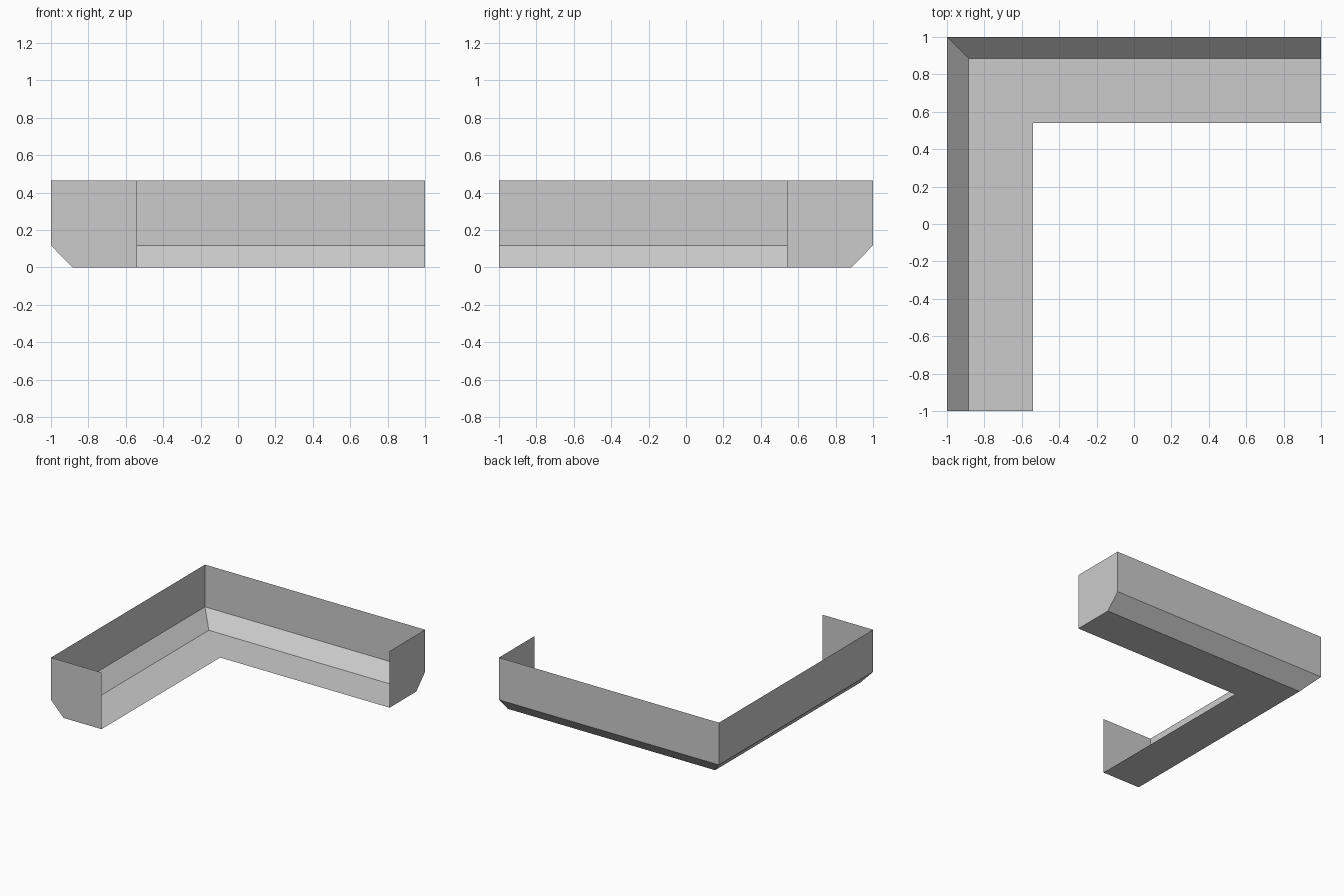
import bpy
import bmesh

cube = bpy.data.objects.get("Cube")
if cube:
    bpy.data.objects.remove(cube, do_unlink=True)

# One flat colour
grey = bpy.data.materials.new("light grey")
grey.use_nodes = True
colour = (0.6, 0.6, 0.6, 1)
grey.diffuse_color = colour
grey.node_tree.nodes["Principled BSDF"].inputs["Base Color"].default_value = colour

# Cross-section: distance in from the outer side, height
WALL_TOP, WALL_FOOT = (0, 0.465), (0, 0.118)
FLOOR_OUTER, FLOOR_INNER = (0.115, 0), (0.46, 0)


def section(inset, z):
    """Front end, mitred corner and left end of one lengthwise edge."""
    return [(inset - 1, -1, z), (inset - 1, 1 - inset, z), (1, 1 - inset, z)]


def make_part(name, faces):
    bm = bmesh.new()
    for points in faces:
        bm.faces.new([bm.verts.new(p) for p in points])
    bmesh.ops.remove_doubles(bm, verts=bm.verts, dist=0.0001)
    mesh = bpy.data.meshes.new(name)
    bm.to_mesh(mesh)
    bm.free()
    mesh.materials.append(grey)
    obj = bpy.data.objects.new(name, mesh)
    bpy.context.collection.objects.link(obj)


def make_strip(name, upper, lower):
    """L-shaped strip between two edges of the cross-section."""
    a, b = section(*upper), section(*lower)
    make_part(name, [(a[i], a[i + 1], b[i + 1], b[i]) for i in range(2)])


# Outer wall, sloped foot and floor, open on the top and inner side
make_strip("outer_wall", WALL_TOP, WALL_FOOT)
make_strip("sloped_foot", WALL_FOOT, FLOOR_OUTER)
make_strip("floor", FLOOR_OUTER, FLOOR_INNER)

# Closed end panels
outline = [WALL_TOP, WALL_FOOT, FLOOR_OUTER, FLOOR_INNER, (FLOOR_INNER[0], WALL_TOP[1])]
make_part("front_end_panel", [[section(*p)[0] for p in outline]])
make_part("left_end_panel", [[section(*p)[2] for p in reversed(outline)]])
